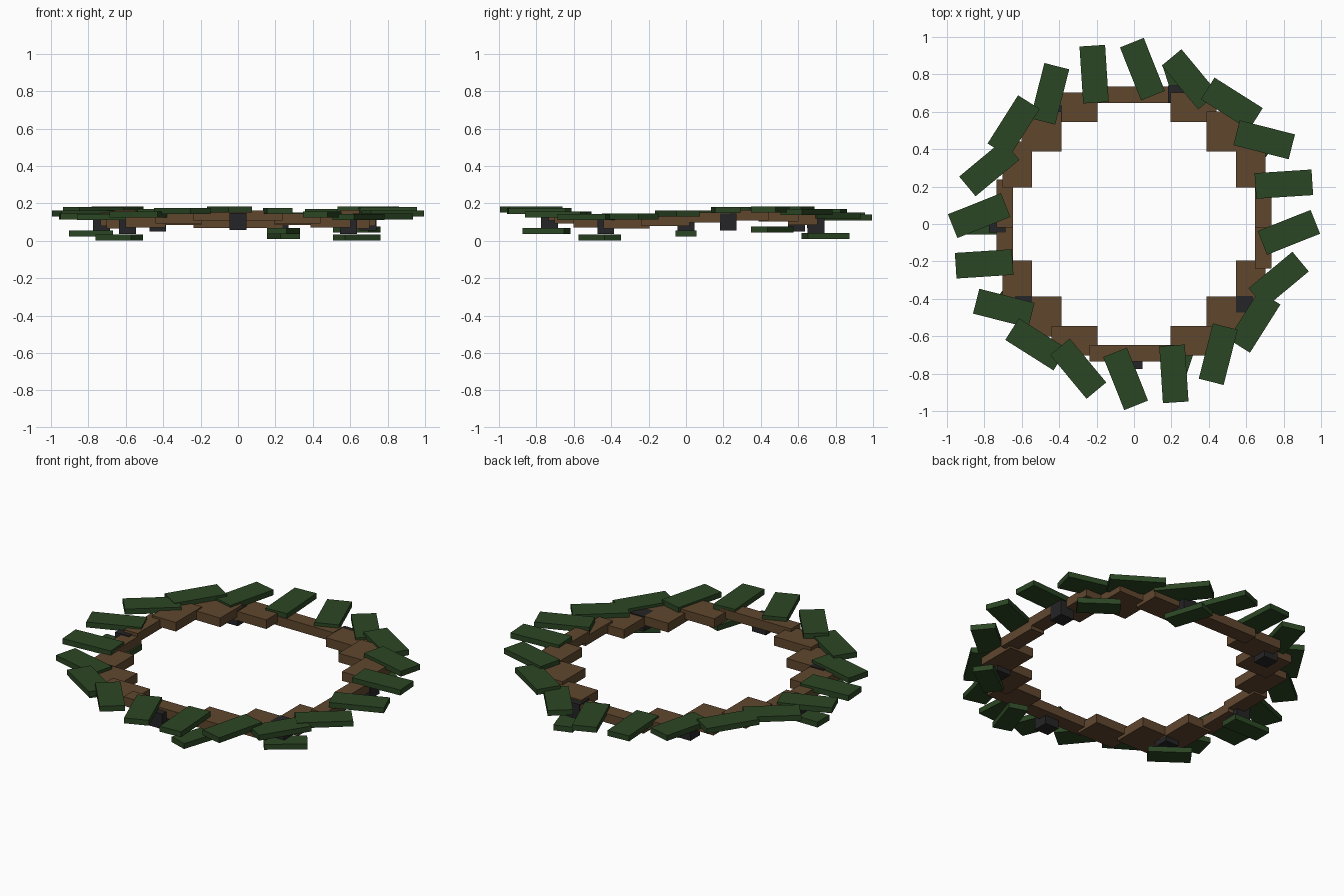
import bpy
import math

cube = bpy.data.objects.get("Cube")
if cube:
    bpy.data.objects.remove(cube, do_unlink=True)


def material(name, rgb):
    m = bpy.data.materials.new(name)
    m.use_nodes = True
    m.diffuse_color = (*rgb, 1)
    bsdf = next(n for n in m.node_tree.nodes if n.type == 'BSDF_PRINCIPLED')
    bsdf.inputs["Base Color"].default_value = (*rgb, 1)
    bsdf.inputs["Roughness"].default_value = 0.9
    return m


BROWN = material("bark_brown", (0.116, 0.062, 0.027))
GREEN = material("leaf_green", (0.024, 0.061, 0.017))
BLACK = material("berry_black", (0.018, 0.018, 0.020))


def box(name, mat, size, radius, angle, z, turn=0.0):
    """Box centred at a polar position; angles in degrees."""
    a = math.radians(angle)
    bpy.ops.mesh.primitive_cube_add(
        size=1, location=(radius * math.cos(a), radius * math.sin(a), z),
        rotation=(0, 0, math.radians(turn)))
    ob = bpy.context.object
    ob.name = name
    ob.scale = size
    bpy.ops.object.transform_apply(location=False, rotation=False, scale=True)
    ob.data.materials.append(mat)
    return ob


def wave(angle):
    """The ring rises and falls three times per turn."""
    return math.sin(math.radians(3 * angle))


# Stepped ring of square-set branch blocks
for i in range(20):
    ang = 9 + 18 * i
    a = math.radians(ang)
    s, c = abs(math.sin(a)), abs(math.cos(a))
    size = (0.25 * s + 0.05 * c, 0.25 * c + 0.05 * s, 0.054)
    box(f"branch_block_{i + 1}", BROWN, size, 0.70, ang, 0.115 + 0.022 * wave(ang))

# Large upper leaves
for i in range(20):
    ang = 90 - 18 * i
    box(f"upper_leaf_{i + 1}", GREEN, (0.305, 0.137, 0.032), 0.829, ang - 3.1,
        0.147 + 0.021 * wave(ang), 21.7 - ang)

# Small hanging leaves
for i, ang in enumerate((36, 72, 180, 216, 288, 324)):
    box(f"lower_leaf_{i + 1}", GREEN, (0.235, 0.11, 0.032), 0.785, ang,
        0.039 + 0.023 * wave(ang), -ang)

# Dark berries at every third step
for i in range(7):
    ang = 180 - 54 * i
    box(f"berry_{i + 1}", BLACK, (0.09, 0.09, 0.09), 0.73, ang,
        0.092 + 0.011 * wave(ang))
